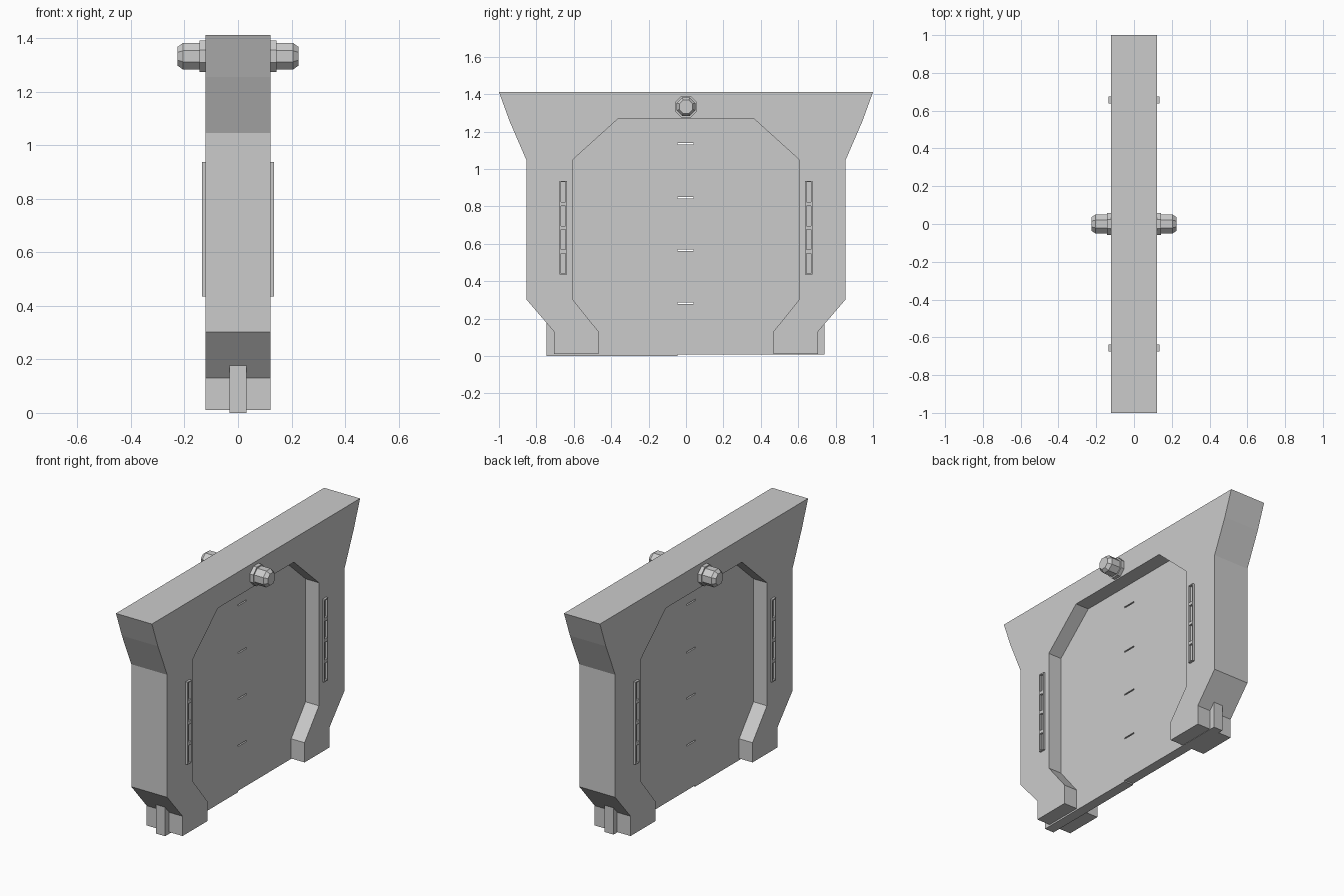
import bpy, bmesh
from math import pi
from mathutils import Matrix

if "Cube" in bpy.data.objects:
    bpy.data.objects.remove(bpy.data.objects["Cube"])


def finish(name, bm):
    bmesh.ops.recalc_face_normals(bm, faces=bm.faces[:])
    mesh = bpy.data.meshes.new(name)
    bm.to_mesh(mesh)
    bm.free()
    obj = bpy.data.objects.new(name, mesh)
    bpy.context.collection.objects.link(obj)
    return obj


def prism(name, outline, half):
    """Extrude a (y, z) outline symmetrically along x."""
    bm = bmesh.new()
    face = bm.faces.new([bm.verts.new((-half, y, z)) for y, z in outline])
    geo = bmesh.ops.extrude_face_region(bm, geom=[face])["geom"]
    bmesh.ops.translate(bm, vec=(2 * half, 0, 0),
                        verts=[v for v in geo if isinstance(v, bmesh.types.BMVert)])
    return finish(name, bm)


def add_box(bm, lo, hi):
    size = [b - a for a, b in zip(lo, hi)]
    mid = [(a + b) / 2 for a, b in zip(lo, hi)]
    bmesh.ops.create_cube(bm, size=1, matrix=Matrix.Translation(mid) @ Matrix.Diagonal((*size, 1)))


# Door frame: one half of the arch outline, mirrored
half_arch = [(1.0, 1.412), (0.943, 1.255), (0.853, 1.047), (0.853, 0.302),
             (0.705, 0.13), (0.705, 0.01), (0.467, 0.01), (0.467, 0.13),
             (0.605, 0.302), (0.605, 1.05), (0.365, 1.267)]
prism("door_frame", half_arch + [(-y, z) for y, z in reversed(half_arch)], 0.121)

# Interlocking door leaves sharing a toothed seam
TOP = 1.32
levels = [0.13, 0.285, 0.43, 0.57, 0.71, 0.85, 0.99, 1.14]
seam = [(-0.045, 0.008)]
for i, z in enumerate(levels):
    a, b = (-0.045, 0.039) if i % 2 == 0 else (0.039, -0.045)
    seam += [(a, z), (b, z)]
seam.append((-0.045, TOP))
prism("right_door_leaf", seam + [(0.74, TOP), (0.74, 0.008)], 0.031)
left_seam = [(y, z - 0.008) for y, z in seam]
prism("left_door_leaf", left_seam + [(-0.745, TOP - 0.008), (-0.745, 0)], 0.031)

# Ladder-shaped vent trims, on both faces and both sides
Z0, Z1, Y0, Y1 = 0.435, 0.937, 0.637, 0.675
RIM, BAR = 0.006, 0.02
cell = (Z1 - Z0 - 2 * RIM - 3 * BAR) / 4
for fx, face in ((1, "front"), (-1, "back")):
    for sy, side in ((1, "right"), (-1, "left")):
        bm = bmesh.new()
        xs = sorted((fx * 0.115, fx * 0.134))

        def trim(ya, yb, za, zb):
            ys = sorted((sy * ya, sy * yb))
            add_box(bm, (xs[0], ys[0], za), (xs[1], ys[1], zb))

        trim(Y0, Y0 + RIM, Z0, Z1)
        trim(Y1 - RIM, Y1, Z0, Z1)
        trim(Y0 + RIM, Y1 - RIM, Z0, Z0 + RIM)
        trim(Y0 + RIM, Y1 - RIM, Z1 - RIM, Z1)
        for k in range(1, 4):
            z = Z0 + RIM + k * cell + (k - 1) * BAR
            trim(Y0 + RIM, Y1 - RIM, z, z + BAR)
        finish(f"vent_trim_{face}_{side}", bm)


def add_cone(bm, x0, x1, r0, r1, sign):
    m = (Matrix.Translation((sign * (x0 + x1) / 2, 0, 1.333))
         @ Matrix.Rotation(sign * pi / 2, 4, "Y") @ Matrix.Rotation(pi / 8, 4, "Z"))
    bmesh.ops.create_cone(bm, cap_ends=True, segments=8, radius1=r0, radius2=r1,
                          depth=x1 - x0, matrix=m)


# Faceted lamps above the doors: collar, barrel, tapered tip
for sign, face in ((1, "front"), (-1, "back")):
    bm = bmesh.new()
    add_cone(bm, 0.11, 0.144, 0.063, 0.063, sign)
    add_cone(bm, 0.144, 0.205, 0.054, 0.054, sign)
    add_cone(bm, 0.205, 0.226, 0.054, 0.038, sign)
    finish(f"lamp_{face}", bm)
